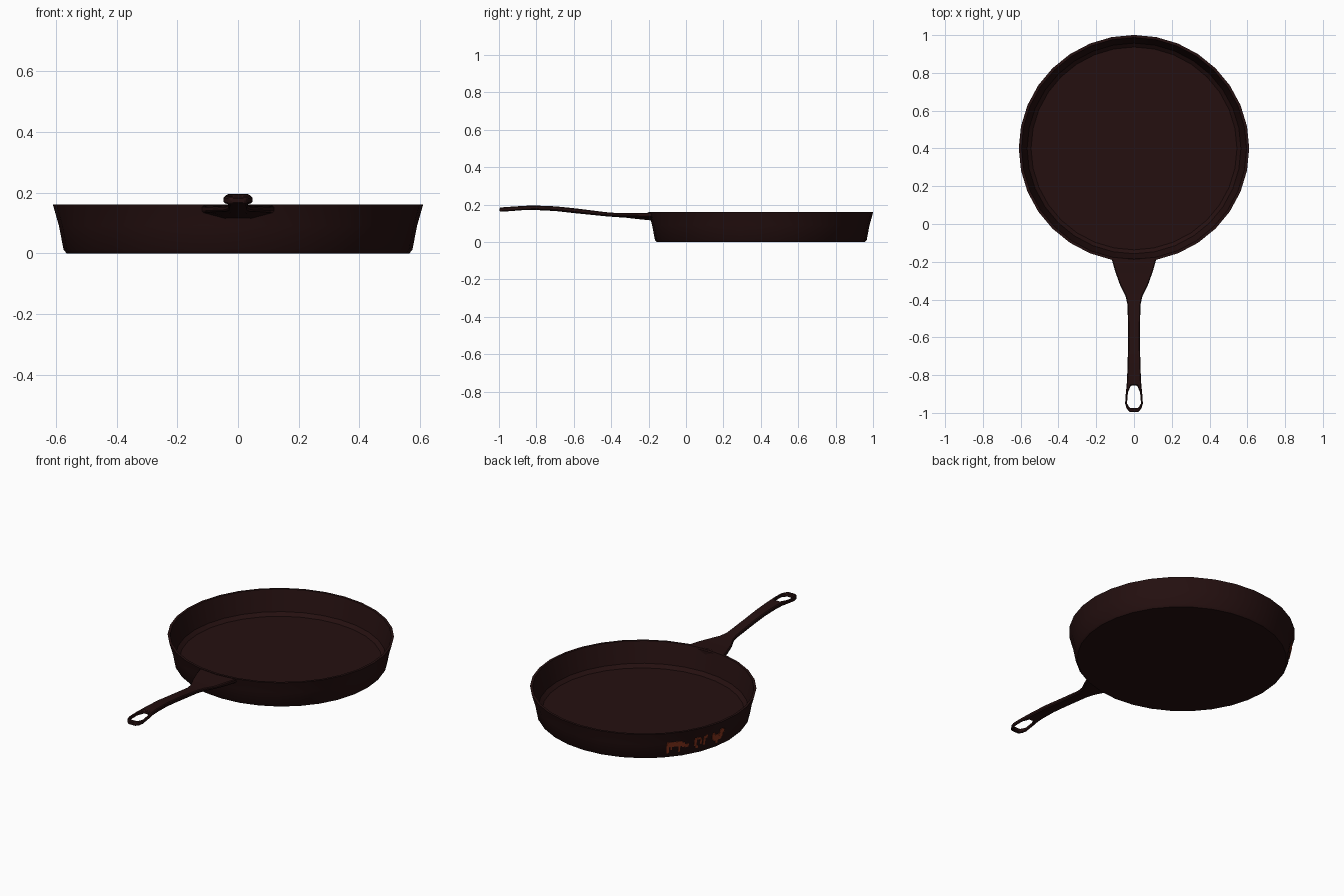
import bpy, bmesh, math

if "Cube" in bpy.data.objects:
    bpy.data.objects.remove(bpy.data.objects["Cube"])

N = 32            # sides of the pan
CY = 0.4          # pan centre in y
SX = 1.0          # pan is marginally wider in x


def material(name, rgb):
    m = bpy.data.materials.new(name)
    m.diffuse_color = (*rgb, 1)
    m.use_nodes = True
    m.node_tree.nodes["Principled BSDF"].inputs["Base Color"].default_value = m.diffuse_color
    return m


IRON = material("dark_iron", (0.018, 0.005, 0.005))
ORANGE = material("burnt_orange", (0.25, 0.035, 0.012))


def make_object(name, bm, mat):
    bmesh.ops.recalc_face_normals(bm, faces=bm.faces)
    me = bpy.data.meshes.new(name)
    bm.to_mesh(me)
    bm.free()
    me.materials.append(mat)
    ob = bpy.data.objects.new(name, me)
    bpy.context.collection.objects.link(ob)
    return ob


def smooth(ob, deg):
    bpy.ops.object.select_all(action='DESELECT')
    ob.select_set(True)
    bpy.context.view_layer.objects.active = ob
    bpy.ops.object.shade_smooth_by_angle(angle=math.radians(deg))


# Pan body: revolved outer wall, rim, inner wall and floor
outer = [(0.565, 0.0), (0.575, 0.012), (0.59, 0.09), (0.61, 0.16)]
inner = [(0.596, 0.16), (0.566, 0.04), (0.545, 0.022)]
bm = bmesh.new()
rings = []
for r, z in outer + inner:
    rings.append([bm.verts.new((r * math.cos(t) * SX, CY + r * math.sin(t) * 0.985, z))
                  for t in (2 * math.pi * i / N for i in range(N))])
for a, b in zip(rings, rings[1:]):
    for i in range(N):
        j = (i + 1) % N
        bm.faces.new((a[i], a[j], b[j], b[i]))
bm.faces.new(rings[0])
bm.faces.new(rings[-1])
pan = make_object("pan_body", bm, IRON)
smooth(pan, 30)

# Handle: stations of y, half width, inner half width, top, bottom middle, bottom edge
stations = [
    (-0.180, 0.120, 0.045, 0.157, 0.115, 0.135),
    (-0.250, 0.100, 0.040, 0.156, 0.122, 0.136),
    (-0.320, 0.075, 0.032, 0.154, 0.130, 0.138),
    (-0.380, 0.045, 0.022, 0.156, 0.134, 0.139),
    (-0.430, 0.034, 0.018, 0.160, 0.138, 0.142),
    (-0.600, 0.031, 0.016, 0.181, 0.155, 0.159),
    (-0.700, 0.033, 0.016, 0.191, 0.166, 0.170),
    (-0.800, 0.036, 0.016, 0.195, 0.171, 0.174),
    (-0.855, 0.039, 0.016, 0.194, 0.171, 0.173),
    (-0.890, 0.043, 0.032, 0.192, 0.169, 0.170),
    (-0.950, 0.047, 0.037, 0.188, 0.164, 0.165),
    (-0.975, 0.040, 0.022, 0.186, 0.162, 0.163),
    (-0.996, 0.024, 0.012, 0.185, 0.162, 0.163),
]
HOLE = (8, 9, 10)     # rows left open in the middle
bm = bmesh.new()
top, bot = [], []
for y, w, h, zt, zm, ze in stations:
    top.append([bm.verts.new((x, y, zt)) for x in (-w, -h, h, w)])
    bot.append([bm.verts.new((x, y, z)) for x, z in ((-w, ze), (-h, zm), (h, zm), (w, ze))])
border = {}
for i in range(len(stations) - 1):
    for c in range(3):
        if c == 1 and i in HOLE:
            continue
        loop = [(i, c), (i, c + 1), (i + 1, c + 1), (i + 1, c)]
        bm.faces.new([top[r][k] for r, k in loop])
        bm.faces.new([bot[r][k] for r, k in loop])
        for k in range(4):
            e = tuple(sorted((loop[k], loop[(k + 1) % 4])))
            border[e] = border.get(e, 0) + 1
for ((r0, c0), (r1, c1)), count in border.items():
    if count == 1:
        bm.faces.new((top[r0][c0], top[r1][c1], bot[r1][c1], bot[r0][c0]))
handle = make_object("handle", bm, IRON)
bev = handle.modifiers.new("soft_edges", 'BEVEL')
bev.width = 0.005
bev.segments = 1
bev.limit_method = 'ANGLE'
bev.angle_limit = math.radians(50)
smooth(handle, 35)


# Painted farm animals: thin patches laid on the outer wall
def wall_point(deg, z):
    r = outer[-1][0]
    for (r0, z0), (r1, z1) in zip(outer, outer[1:]):
        if z0 <= z <= z1:
            r = r0 + (r1 - r0) * (z - z0) / (z1 - z0)
    step = 360 / N
    off = math.radians(deg % step - step / 2)
    r = r * math.cos(math.pi / N) / math.cos(off) + 0.004
    a = math.radians(deg)
    return (-r * math.sin(a) * SX, CY + r * math.cos(a) * 0.985, z)


def painted(name, rects):
    bm = bmesh.new()
    for a0, a1, z0, z1 in rects:
        n = max(1, math.ceil((a1 - a0) / 2))
        for k in range(n):
            s, t = a0 + (a1 - a0) * k / n, a0 + (a1 - a0) * (k + 1) / n
            f = bm.faces.new([bm.verts.new(wall_point(*p))
                              for p in ((s, z0), (t, z0), (t, z1), (s, z1))])
            f.normal_update()
    # give the patches a little depth so they read as plates
    ret = bmesh.ops.solidify(bm, geom=bm.faces[:], thickness=0.002)
    make_object(name, bm, ORANGE)


painted("painted_cow", [
    (47, 55.5, 0.068, 0.098), (47, 48.3, 0.03, 0.068), (49.2, 50, 0.05, 0.068),
    (53.5, 54.5, 0.032, 0.068), (55.5, 57, 0.06, 0.088), (57, 59.3, 0.055, 0.075)])
painted("painted_pig", [
    (62.8, 66.2, 0.088, 0.1), (62.6, 64, 0.05, 0.088), (63.4, 65, 0.035, 0.05),
    (66, 67, 0.055, 0.088), (68, 69.2, 0.045, 0.1), (69.2, 70.5, 0.085, 0.105)])
painted("painted_rooster", [
    (74, 79, 0.06, 0.085), (75, 80.5, 0.048, 0.06), (78.5, 81.5, 0.06, 0.112),
    (81.5, 82.4, 0.085, 0.1), (73.8, 75.2, 0.075, 0.1), (76.5, 78, 0.03, 0.048)])
